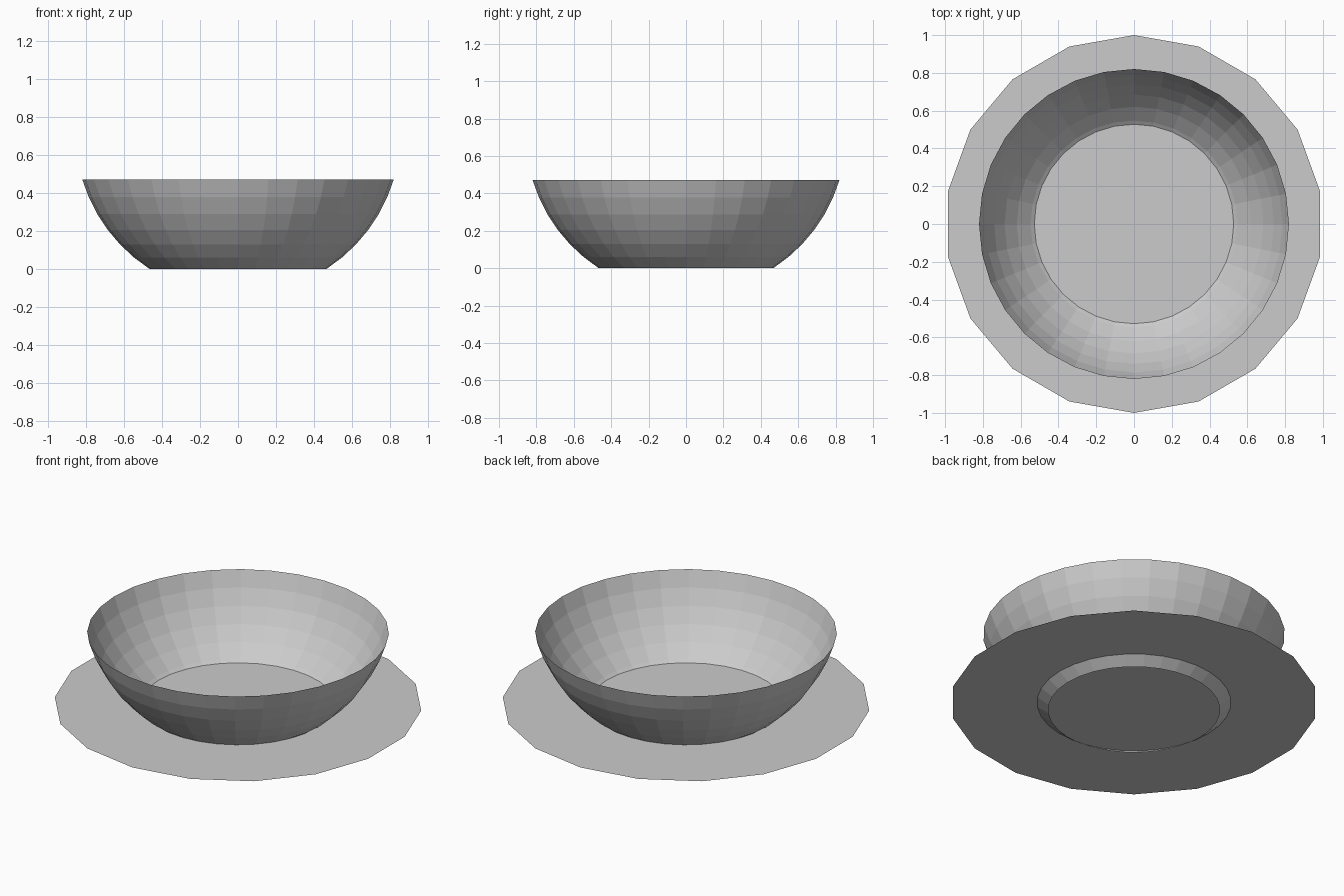
import bpy, bmesh
from math import sin, cos, pi, radians

cube = bpy.data.objects.get("Cube")
if cube:
    bpy.data.objects.remove(cube)

# Single plain grey for everything
grey = bpy.data.materials.new("plain grey")
grey.use_nodes = True
colour = (0.6, 0.6, 0.6, 1)
grey.diffuse_color = colour
grey.node_tree.nodes["Principled BSDF"].inputs["Base Color"].default_value = colour


def ring(bm, radius, z, sides):
    """Circle of vertices with one corner on +y."""
    return [bm.verts.new((radius * sin(2 * pi * i / sides),
                          radius * cos(2 * pi * i / sides), z))
            for i in range(sides)]


def finish(bm, name):
    mesh = bpy.data.meshes.new(name)
    bm.to_mesh(mesh)
    bm.free()
    mesh.materials.append(grey)
    obj = bpy.data.objects.new(name, mesh)
    bpy.context.collection.objects.link(obj)
    return obj


# Bowl: thin faceted band of a sphere, open at the rim and at the bottom
SPHERE, ROWS, SIDES = 0.857, 6, 32
LOW, HIGH = radians(57), radians(16.8)
bm = bmesh.new()
rings = []
for k in range(ROWS + 1):
    a = LOW + (HIGH - LOW) * k / ROWS
    rings.append(ring(bm, SPHERE * cos(a), SPHERE * (sin(LOW) - sin(a)), SIDES))
for low, high in zip(rings, rings[1:]):
    for i in range(SIDES):
        j = (i + 1) % SIDES
        bm.faces.new((low[j], low[i], high[i], high[j]))
finish(bm, "bowl")

# Saucer: paper-thin flat disc that also closes the bowl just above its foot
bm = bmesh.new()
bm.faces.new(reversed(ring(bm, 1, 0.045, 18)))
finish(bm, "saucer")
